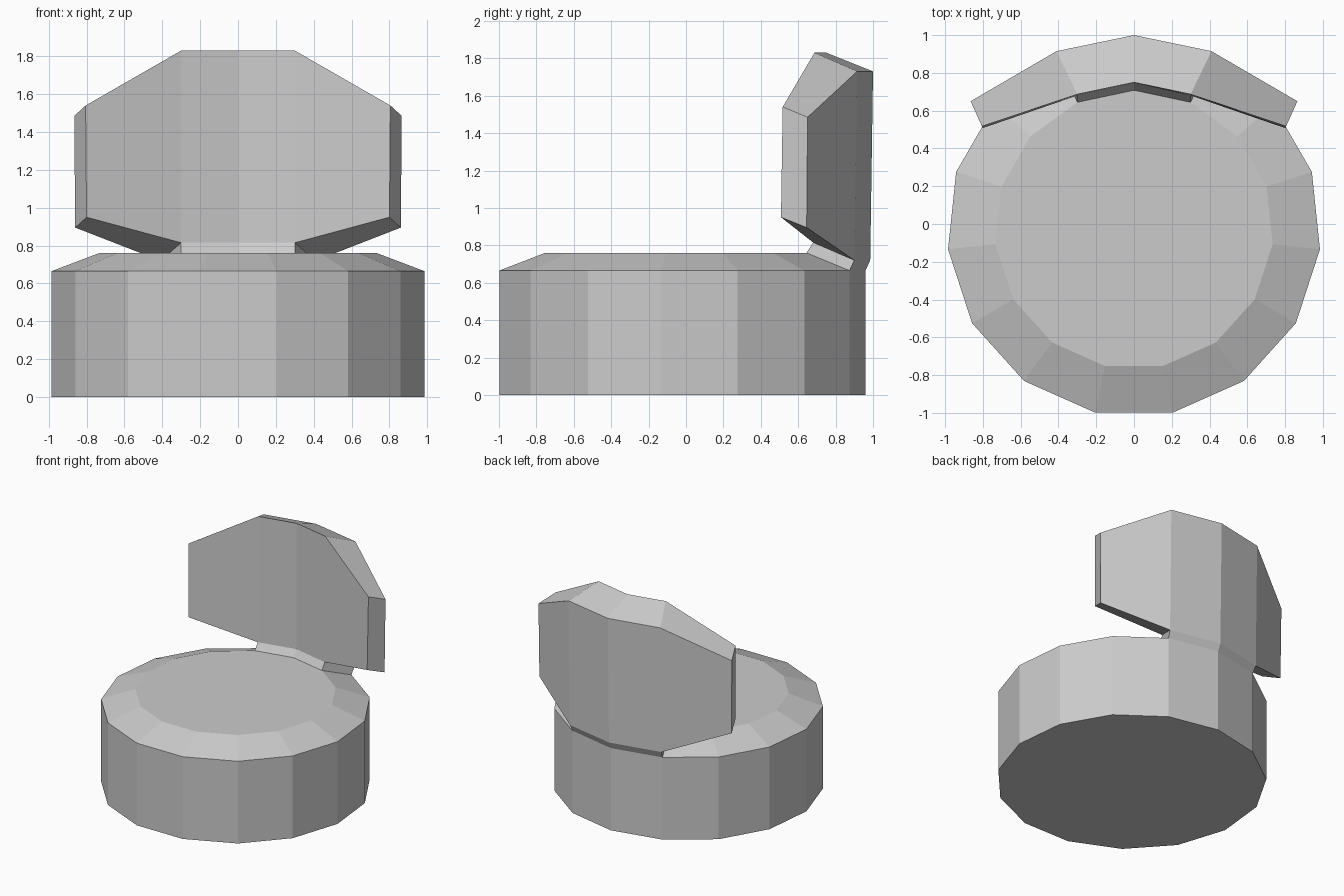
import bpy, bmesh
from math import sin, cos, radians

cube = bpy.data.objects.get("Cube")
if cube:
    bpy.data.objects.remove(cube)

grey = bpy.data.materials.new("plain grey")
grey.use_nodes = True
color = (0.6, 0.6, 0.6, 1)
grey.diffuse_color = color
grey.node_tree.nodes["Principled BSDF"].inputs["Base Color"].default_value = color

SIDES = 15


def ring(radius, z):
    """Seat outline, starting at the back middle."""
    step = 360 / SIDES
    return [(radius * sin(radians(i * step)), radius * cos(radians(i * step)) - 0.03, z)
            for i in range(SIDES)]


def loft(name, sections, skip=(), caps=True):
    """Join matching closed sections with quads; skip holds (section, side) of joints."""
    bm = bmesh.new()
    rows = [[bm.verts.new(p) for p in s] for s in sections]
    for r, (a, b) in enumerate(zip(rows, rows[1:])):
        for i in range(len(a)):
            j = (i + 1) % len(a)
            if (r, i) not in skip:
                bm.faces.new((a[i], a[j], b[j], b[i]))
    if caps:
        bm.faces.new(rows[0])
        bm.faces.new(rows[-1])
    bmesh.ops.recalc_face_normals(bm, faces=bm.faces)
    mesh = bpy.data.meshes.new(name)
    bm.to_mesh(mesh)
    bm.free()
    mesh.materials.append(grey)
    obj = bpy.data.objects.new(name, mesh)
    bpy.context.collection.objects.link(obj)
    return obj


def mirrored(columns):
    """Mirror half columns (middle first) to the other side."""
    other = [[(-x, y, z) for x, y, z in c] for c in columns[:0:-1]]
    return other + columns


# Seat drum with a sloped rim, open where the neck rises from it
rim, cushion = ring(0.99, 0.665), ring(0.738, 0.76)
loft("seat", [ring(0.99, 0), rim, cushion], skip={(1, 0), (1, SIDES - 1)})

# Backrest columns: front bottom, back bottom, back top, front top
middle = [(0, 0.745, 0.815), (0, 0.985, 0.72), (0, 1.0, 1.73), (0, 0.75, 1.83)]
inner = [(0.3, 0.68, 0.815), (0.41, 0.9, 0.72), (0.41, 0.915, 1.73), (0.3, 0.687, 1.83)]
outer = [(0.8, 0.508, 0.95), (0.86, 0.645, 0.895), (0.865, 0.65, 1.485), (0.805, 0.517, 1.54)]
loft("backrest", mirrored([middle, inner, outer]), skip={(1, 0), (2, 0)})

# Short neck joining the rim to the backrest
neck = [[cushion[i], rim[i], top[1], top[0]] for i, top in ((0, middle), (1, inner))]
loft("neck", mirrored(neck), skip={(r, s) for r in (0, 1) for s in (0, 2)})
